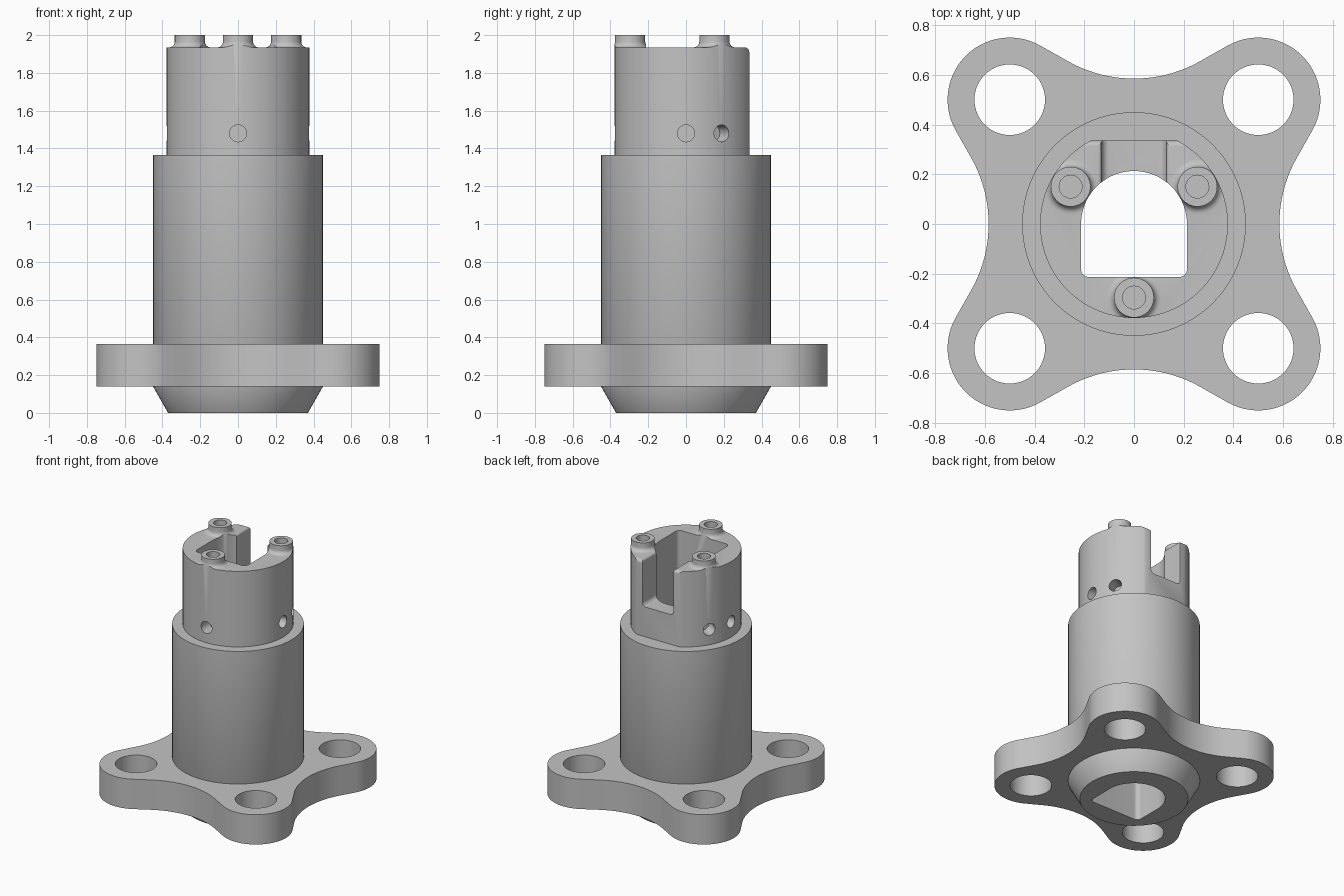
import bpy, bmesh, math
from mathutils import Matrix, Vector

if "Cube" in bpy.data.objects:
    bpy.data.objects.remove(bpy.data.objects["Cube"])

grey = bpy.data.materials.new("machined_grey")
grey.diffuse_color = (0.55, 0.55, 0.55, 1)
grey.use_nodes = True
grey.node_tree.nodes["Principled BSDF"].inputs["Base Color"].default_value = grey.diffuse_color


def make(name, bm):
    bmesh.ops.recalc_face_normals(bm, faces=bm.faces)
    me = bpy.data.meshes.new(name)
    bm.to_mesh(me)
    bm.free()
    ob = bpy.data.objects.new(name, me)
    bpy.context.collection.objects.link(ob)
    me.materials.append(grey)
    return ob


def prism(name, pts, lo, hi, plane="xy"):
    """Extrude a closed 2D outline along the axis normal to its plane."""
    place = {"xy": lambda a, b, h: (a, b, h),
             "xz": lambda a, b, h: (a, h, b),
             "yz": lambda a, b, h: (h, a, b)}[plane]
    bm = bmesh.new()
    face = bm.faces.new([bm.verts.new(place(a, b, lo)) for a, b in pts])
    ext = bmesh.ops.extrude_face_region(bm, geom=[face])
    shift = Vector(place(0, 0, hi - lo))
    bmesh.ops.translate(bm, vec=shift, verts=[v for v in ext["geom"] if isinstance(v, bmesh.types.BMVert)])
    return make(name, bm)


def lathe(name, profile, x=0, y=0, n=96):
    """Closed solid of revolution from (radius, z) points, bottom to top."""
    bm = bmesh.new()
    rings = [[bm.verts.new((x + r * math.cos(math.tau * i / n), y + r * math.sin(math.tau * i / n), z))
              for i in range(n)] for r, z in profile]
    for a, b in zip(rings, rings[1:]):
        for i in range(n):
            bm.faces.new((a[i], a[(i + 1) % n], b[(i + 1) % n], b[i]))
    bm.faces.new(rings[0])
    bm.faces.new(rings[-1])
    return make(name, bm)


def arc(cx, cy, r, a0, a1, n):
    return [(cx + r * math.cos(math.radians(a0 + (a1 - a0) * i / n)),
             cy + r * math.sin(math.radians(a0 + (a1 - a0) * i / n))) for i in range(n + 1)]


def combine(ob, other, op="DIFFERENCE"):
    mod = ob.modifiers.new("bool", "BOOLEAN")
    mod.operation, mod.object, mod.solver = op, other, "EXACT"
    bpy.context.view_layer.objects.active = ob
    bpy.ops.object.modifier_apply(modifier=mod.name)
    bpy.data.objects.remove(other)


def bore():
    # arched through-hole: round at the back, square with small fillets at the front
    w, f = 0.213, 0.03
    pts = (arc(0, 0, w, 0, 180, 40) + arc(f - w, f - w, f, 180, 270, 6)
           + arc(w - f, f - w, f, 270, 360, 6))
    return prism("bore_cutter", pts, -0.1, 2.2)


# Flange: four round lobes joined by concave sides
outline = []
for k in range(4):
    c, s = math.cos(k * math.pi / 2), math.sin(k * math.pi / 2)
    side = arc(0.5, 0.5, 0.25, -30, 120, 40) + arc(0, 0.585 + 0.54, 0.54, 300, 240, 24)
    outline += [(x * c - y * s, x * s + y * c) for x, y in side]
flange = prism("flange", outline, 0.14, 0.365)
for sx in (-1, 1):
    for sy in (-1, 1):
        combine(flange, lathe("bolt_hole", [(0.142, 0), (0.142, 1)], sx * 0.5, sy * 0.5, 64))
combine(flange, lathe("centre_hole", [(0.445, 0), (0.445, 1)]))

# Barrel with tapered foot
barrel = lathe("barrel", [(0.37, 0), (0.45, 0.14), (0.45, 1.365)])
combine(barrel, bore())

# Upper body with three filleted pins, trimmed to a common outer radius
top = 1.935
upper = lathe("upper_body", [(0.42, 1.3), (0.42, top)])
pins = [(0.296, math.radians(a)) for a in (30.5, 149.5, 270)]
for r, a in pins:
    foot = arc(0.11, top + 0.03, 0.03, 270, 180, 6)
    combine(upper, lathe("pin", [(0.11, 1.9)] + foot + [(0.08, 2.0)],
                         r * math.cos(a), r * math.sin(a), 48), "UNION")
combine(upper, lathe("trim", [(0.378, 1.365), (0.378, 2.1)]), "INTERSECT")
combine(upper, bore())

# Back flat with rounded top edge
combine(upper, prism("flat_cutter", [(0.335, 1.2)] + arc(0.31, top - 0.025, 0.025, 0, 90, 6)
                     + [(0.31, top + 0.005), (0.6, top + 0.005), (0.6, 1.2)], -0.6, 0.6, "yz"))

# Back slot with filleted floor corners and eased upper edges
w, f, e = 0.13, 0.03, 0.015
right = arc(w - f, 1.59 + f, f, 270, 360, 6) + arc(w + e, top - e, e, 180, 90, 5) + [(w + e, 2.1)]
combine(upper, prism("slot_cutter", right + [(-x, z) for x, z in reversed(right)], 0.05, 0.6, "xz"))

# Pin bores and radial side holes
for r, a in pins:
    combine(upper, lathe("pin_bore", [(0.046, 1.6), (0.046, 2.1)],
                         r * math.cos(a), r * math.sin(a), 32))
for deg in (0, 30, 150, 180, 270):
    hole = lathe("side_hole", [(0.045, 0.28), (0.045, 0.5)], n=32)
    hole.data.transform(Matrix.Translation((0, 0, 1.48)) @ Matrix.Rotation(math.radians(deg), 4, "Z")
                        @ Matrix.Rotation(math.pi / 2, 4, "Y"))
    combine(upper, hole)

# Smooth curved walls, keep hard edges
for ob in (flange, barrel, upper):
    bpy.ops.object.select_all(action="DESELECT")
    ob.select_set(True)
    bpy.context.view_layer.objects.active = ob
    bpy.ops.object.shade_smooth_by_angle(angle=math.radians(30))
